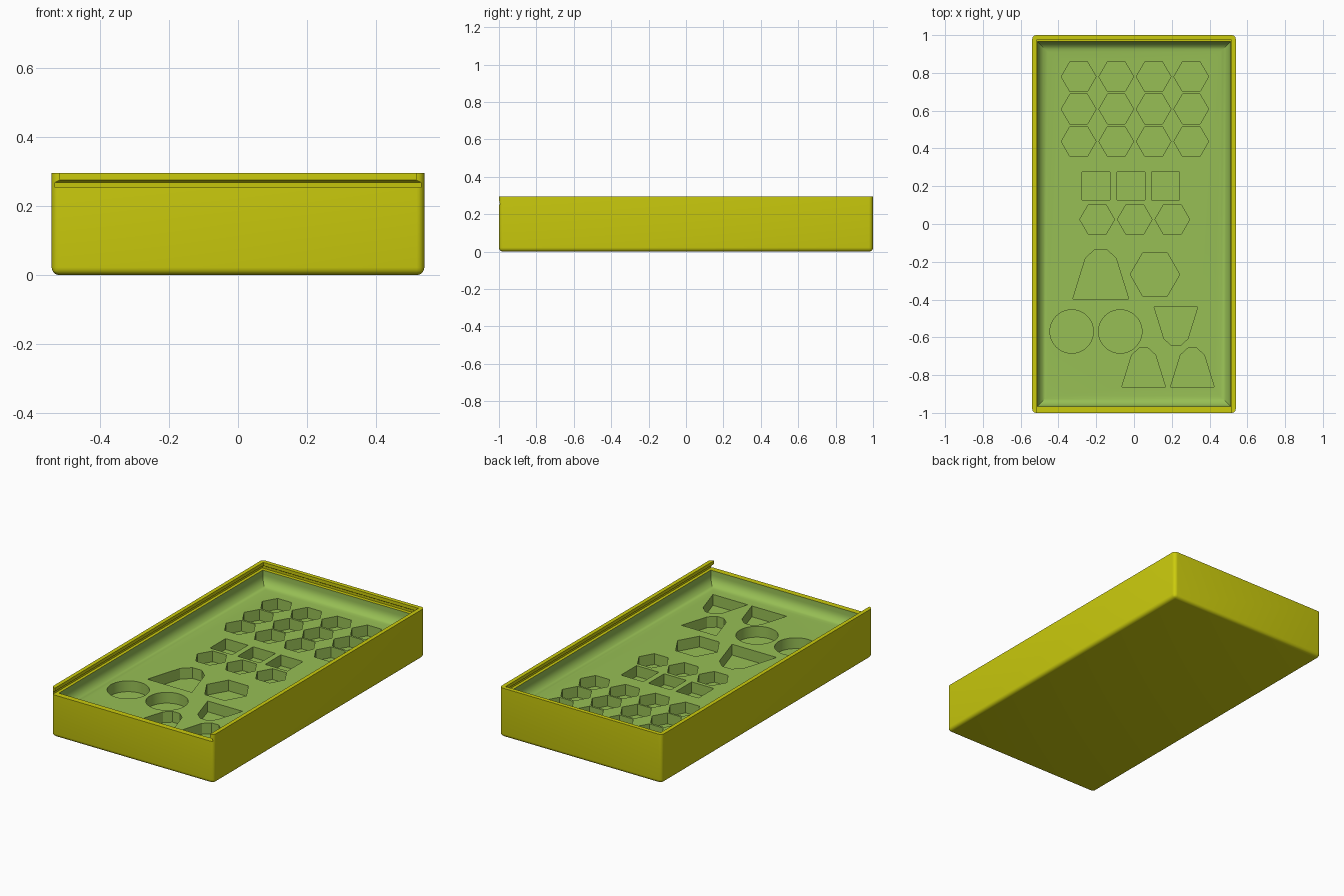
import bpy, bmesh, math

if "Cube" in bpy.data.objects:
    bpy.data.objects.remove(bpy.data.objects["Cube"])

HX, HY, TOP = 0.539, 1.0, 0.295        # outer half sizes and height
IX, IY = 0.512, 0.966                  # cavity half sizes
LEDGE, FLOOR, POCKET = 0.253, 0.17, 0.105


def material(name, rgb):
    m = bpy.data.materials.new(name)
    m.diffuse_color = (*rgb, 1)
    m.use_nodes = True
    m.node_tree.nodes["Principled BSDF"].inputs["Base Color"].default_value = m.diffuse_color
    return m


def make(name, bm):
    bmesh.ops.recalc_face_normals(bm, faces=bm.faces[:])
    me = bpy.data.meshes.new(name)
    bm.to_mesh(me)
    bm.free()
    ob = bpy.data.objects.new(name, me)
    bpy.context.collection.objects.link(ob)
    return ob


def loft(bm, rings):
    """Closed solid through a stack of rings with equal point counts."""
    vs = [[bm.verts.new(p) for p in r] for r in rings]
    n = len(vs[0])
    for a, b in zip(vs, vs[1:]):
        for i in range(n):
            bm.faces.new((a[i], a[(i + 1) % n], b[(i + 1) % n], b[i]))
    bm.faces.new(vs[0][::-1])
    bm.faces.new(vs[-1])


def rect(hx, y0, y1, z):
    return [(-hx, y0, z), (hx, y0, z), (hx, y1, z), (-hx, y1, z)]


def rounded_block(name, hx, hy, z0, z1, radius, sides):
    """Block with rounded bottom edges, and upright edges if sides is set."""
    bm = bmesh.new()
    loft(bm, [rect(hx, -hy, hy, z0), rect(hx, -hy, hy, z1)])
    limit = 2 if sides else 1
    edges = [e for e in bm.edges if sum(v.co.z > z0 + 1e-4 for v in e.verts) < limit]
    edges = [e for e in edges if sides or all(v.co.z < z0 + 1e-4 for v in e.verts)]
    bmesh.ops.bevel(bm, geom=edges, offset=radius, segments=6, profile=0.5,
                    affect='EDGES')
    return make(name, bm)


def cut(ob, cutter):
    mod = ob.modifiers.new("cut", 'BOOLEAN')
    mod.operation, mod.solver, mod.object = 'DIFFERENCE', 'EXACT', cutter
    bpy.context.view_layer.objects.active = ob
    bpy.ops.object.modifier_apply(modifier=mod.name)
    bpy.data.objects.remove(cutter)


# Outer box
box = rounded_block("storage_box", HX, HY, 0, TOP, 0.022, True)

# Channel for a sliding lid, open at the front and undercut at sides and back
bm = bmesh.new()
loft(bm, [rect(0.53, -1.1, 0.987, LEDGE), rect(0.529, -1.1, 0.986, 0.268),
          rect(IX + 0.003, -1.1, 0.975, 0.275), rect(IX + 0.003, -1.1, 0.975, 0.4)])
cut(box, make("lid_channel_cutter", bm))

# Shallow cavity with a filleted floor
cut(box, rounded_block("cavity_cutter", IX, IY, FLOOR, LEDGE + 0.012, 0.055, False))

# Pockets in the floor
bm = bmesh.new()


def pocket(points):
    loft(bm, [[(x, y, z) for x, y in points] for z in (POCKET, FLOOR + 0.03)])


def polygon(cx, cy, r, n, turn=0.0):
    pocket([(cx + r * math.cos(turn + math.tau * i / n),
             cy + r * math.sin(turn + math.tau * i / n)) for i in range(n)])


def tapered(cx, base, s, up=1):
    """Tapered pocket with a chamfered narrow end."""
    half = [(0.148, 0), (0.081, 0.216), (0.031, 0.262)]
    pts = [(x, y) for x, y in half] + [(-x, y) for x, y in half[::-1]]
    pocket([(cx + s * x, base + up * s * y) for x, y in pts])


for y in (0.78, 0.608, 0.437):
    for x in (-0.293, -0.094, 0.104, 0.303):
        polygon(x, y, 0.092, 6)
for x in (-0.2, -0.017, 0.166):
    polygon(x, 0.2, 0.148 / math.sqrt(2), 4, math.pi / 4)
for x in (-0.195, 0.004, 0.203):
    polygon(x, 0.024, 0.092, 6)
polygon(0.111, -0.267, 0.131, 6)
for x in (-0.33, -0.073):
    polygon(x, -0.569, 0.115, 48)
tapered(-0.176, -0.397, 1.0)
tapered(0.051, -0.862, 0.78)
tapered(0.309, -0.862, 0.78)
tapered(0.222, -0.439, 0.78, -1)
cut(box, make("pocket_cutter", bm))

# Yellow shell, green interior below the lid ledge
box.data.materials.clear()
box.data.materials.append(material("yellow", (0.60, 0.60, 0.004)))
box.data.materials.append(material("green", (0.31, 0.52, 0.09)))
for f in box.data.polygons:
    c = f.center
    inside = abs(c.x) < IX + 0.001 and abs(c.y) < IY + 0.001
    f.material_index = int(inside and 0.05 < c.z < LEDGE - 0.0005)

bpy.ops.object.select_all(action='DESELECT')
box.select_set(True)
bpy.context.view_layer.objects.active = box
bpy.ops.object.shade_smooth_by_angle(angle=math.radians(30))
